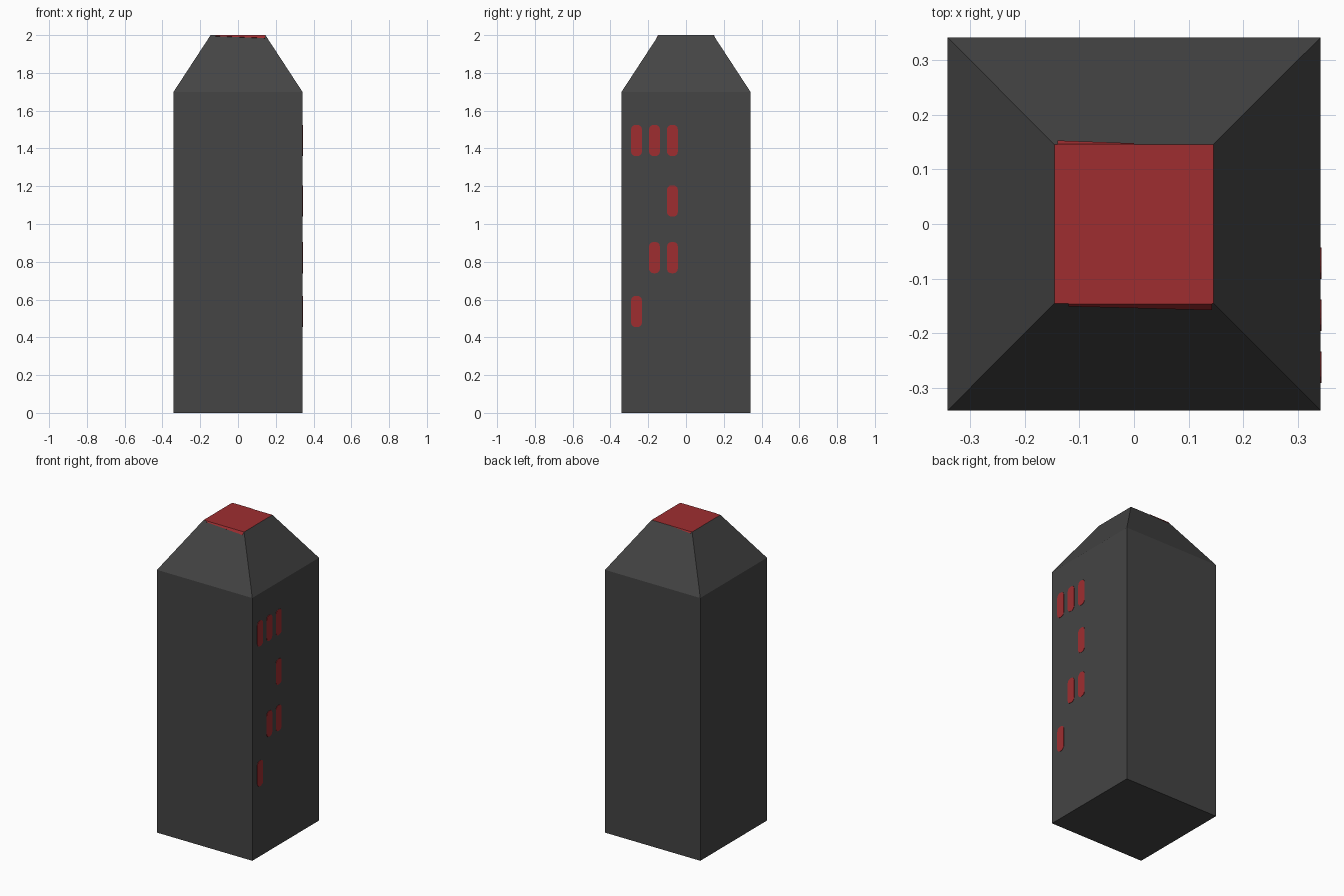
import bpy, bmesh, math
from mathutils import Vector

if "Cube" in bpy.data.objects:
    bpy.data.objects.remove(bpy.data.objects["Cube"])

HALF, TOP_HALF = 0.341, 0.145      # body and roof-top half widths
EAVE, HEIGHT = 1.70, 2.0
PLATE = 0.002                      # thickness of painted plates


def make_material(name, colour):
    mat = bpy.data.materials.new(name)
    mat.diffuse_color = (*colour, 1)
    mat.use_nodes = True
    mat.node_tree.nodes["Principled BSDF"].inputs["Base Color"].default_value = mat.diffuse_color
    return mat


GREY = make_material("dark_grey", (0.058, 0.058, 0.058))
RED = make_material("deep_red", (0.345, 0.027, 0.030))


def finish(bm, name, *materials):
    bmesh.ops.recalc_face_normals(bm, faces=bm.faces)
    mesh = bpy.data.meshes.new(name)
    bm.to_mesh(mesh)
    bm.free()
    for mat in materials:
        mesh.materials.append(mat)
    obj = bpy.data.objects.new(name, mesh)
    bpy.context.collection.objects.link(obj)
    return obj


def make_plate(name, points, normal):
    """Thin red slab on a surface, raised along its normal."""
    bm = bmesh.new()
    face = bm.faces.new([bm.verts.new(p) for p in points])
    out = bmesh.ops.extrude_face_region(bm, geom=[face])["geom"]
    verts = [v for v in out if isinstance(v, bmesh.types.BMVert)]
    bmesh.ops.translate(bm, verts=verts, vec=normal.normalized() * PLATE)
    return finish(bm, name, RED)


# Tower: square shaft, tapered roof, red flat top
bm = bmesh.new()
rings = []
for half, z in ((HALF, 0), (HALF, EAVE), (TOP_HALF, HEIGHT)):
    rings.append([bm.verts.new((sx * half, sy * half, z))
                  for sx, sy in ((-1, -1), (1, -1), (1, 1), (-1, 1))])
for low, high in zip(rings, rings[1:]):
    for i in range(4):
        j = (i + 1) % 4
        bm.faces.new((low[i], low[j], high[j], high[i]))
bm.faces.new(rings[0][::-1])
bm.faces.new(rings[-1]).material_index = 1
finish(bm, "tower", GREY, RED)

# Windows: rounded upright plates on the right wall
WIN_W, WIN_H, RADIUS = 0.058, 0.166, 0.024


def window_outline(y, z):
    points = []
    for k, (sy, sz) in enumerate(((1, 1), (-1, 1), (-1, -1), (1, -1))):
        for step in range(4):
            a = math.radians(90 * k + 30 * step)
            points.append((HALF,
                           y + sy * (WIN_W / 2 - RADIUS) + RADIUS * math.cos(a),
                           z + sz * (WIN_H / 2 - RADIUS) + RADIUS * math.sin(a)))
    return points


COLUMNS = (-0.262, -0.167, -0.072)
ROWS = ((1.442, (0, 1, 2)), (1.122, (2,)), (0.822, (1, 2)), (0.537, (0,)))
for r, (z, cols) in enumerate(ROWS):
    for c in cols:
        make_plate(f"window_{r + 1}_{c + 1}",
                   window_outline(COLUMNS[c], z), Vector((1, 0, 0)))

# Roof trim: slim uneven red edges just below the flat top, front and back
SLOPE = (HEIGHT - EAVE) / (HALF - TOP_HALF)
for name, side, x0, x1, d0, d1 in (("front_roof_trim", -1, -0.12, 0.143, 0.004, 0.011),
                                   ("back_roof_trim", 1, -0.14, 0.0, 0.006, 0.001)):
    points = [(x, side * (TOP_HALF + d), HEIGHT - SLOPE * d)
              for x, d in ((x0, 0), (x1, 0), (x1, d1), (x0, d0))]
    make_plate(name, points, Vector((0, side * SLOPE, 1)))
